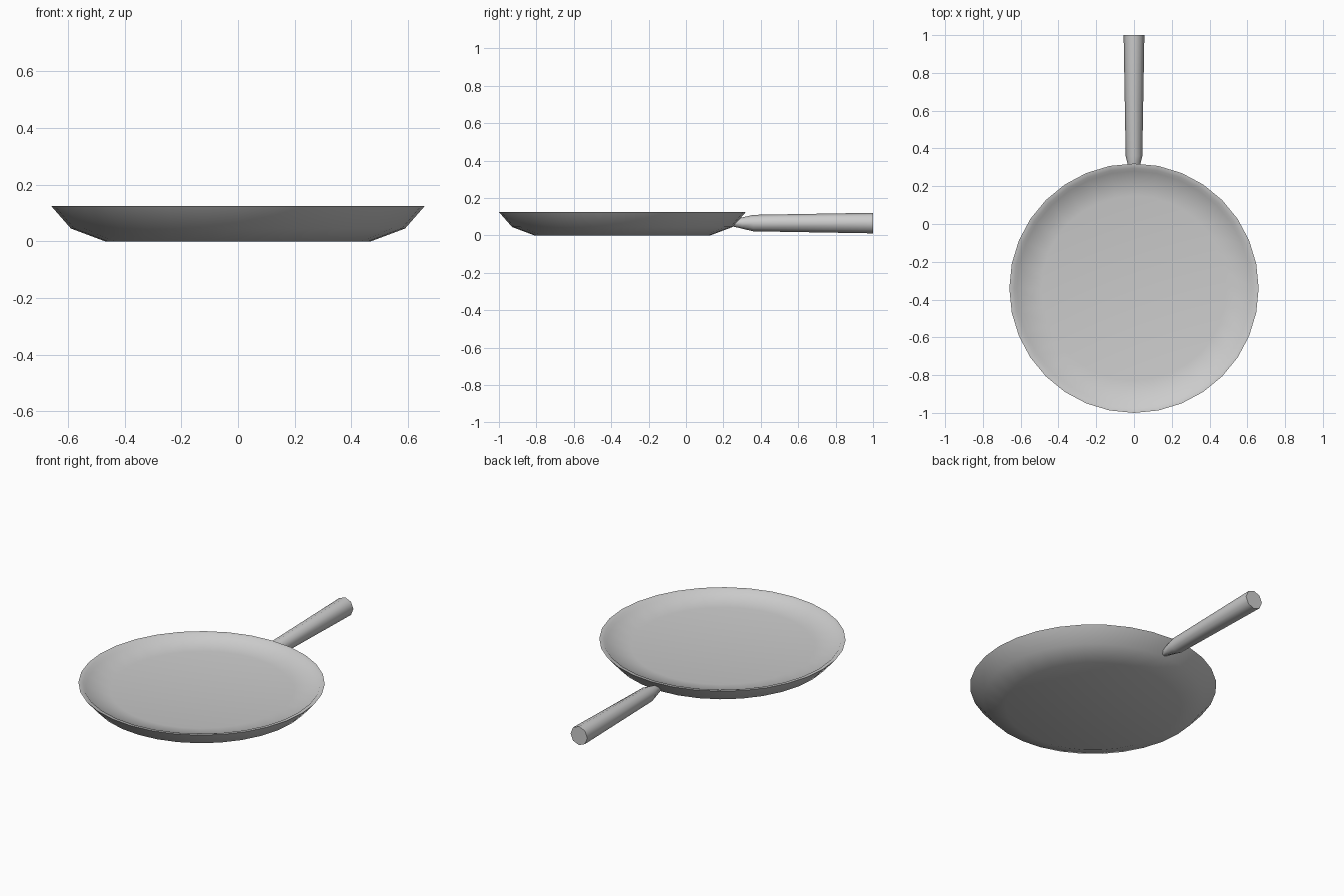
import bpy, bmesh, math
from mathutils import Vector

cube = bpy.data.objects.get("Cube")
if cube:
    bpy.data.objects.remove(cube, do_unlink=True)

metal = bpy.data.materials.new("grey metal")
metal.use_nodes = True
GREY = (0.6, 0.6, 0.6, 1)
metal.diffuse_color = GREY
metal.node_tree.nodes["Principled BSDF"].inputs["Base Color"].default_value = GREY


def loft(name, rings, sides, axis):
    """Skin circles of (radius, distance along axis) and cap both ends."""
    bm = bmesh.new()
    loops = []
    for radius, dist in rings:
        loop = []
        for i in range(sides):
            a = math.tau * i / sides
            u, v = radius * math.cos(a), radius * math.sin(a)
            loop.append(bm.verts.new((u, v, dist) if axis == "z" else (u, dist, v)))
        loops.append(loop)
    for low, high in zip(loops, loops[1:]):
        for i in range(sides):
            j = (i + 1) % sides
            bm.faces.new((low[i], low[j], high[j], high[i]))
    bm.faces.new(loops[0])
    bm.faces.new(loops[-1])
    bmesh.ops.recalc_face_normals(bm, faces=bm.faces)
    mesh = bpy.data.meshes.new(name)
    bm.to_mesh(mesh)
    bm.free()
    mesh.materials.append(metal)
    obj = bpy.data.objects.new(name, mesh)
    bpy.context.collection.objects.link(obj)
    bpy.ops.object.select_all(action="DESELECT")
    obj.select_set(True)
    bpy.context.view_layer.objects.active = obj
    bpy.ops.object.shade_smooth_by_angle(angle=math.radians(50))
    return obj


# Shallow dish: base, flared outer wall, rim, inner wall and cooking floor
dish = loft("pan_dish", [(0.47, 0), (0.59, 0.045), (0.66, 0.125), (0.635, 0.122),
                         (0.62, 0.105), (0.49, 0.085)], 32, "z")
dish.location = Vector((0, -0.34, 0))

# Eight-sided handle, pinched where it meets the dish
handle = loft("handle", [(0.018, 0.25), (0.03, 0.3), (0.044, 0.36), (0.055, 1)], 8, "y")
handle.location = Vector((0, 0, 0.066))
